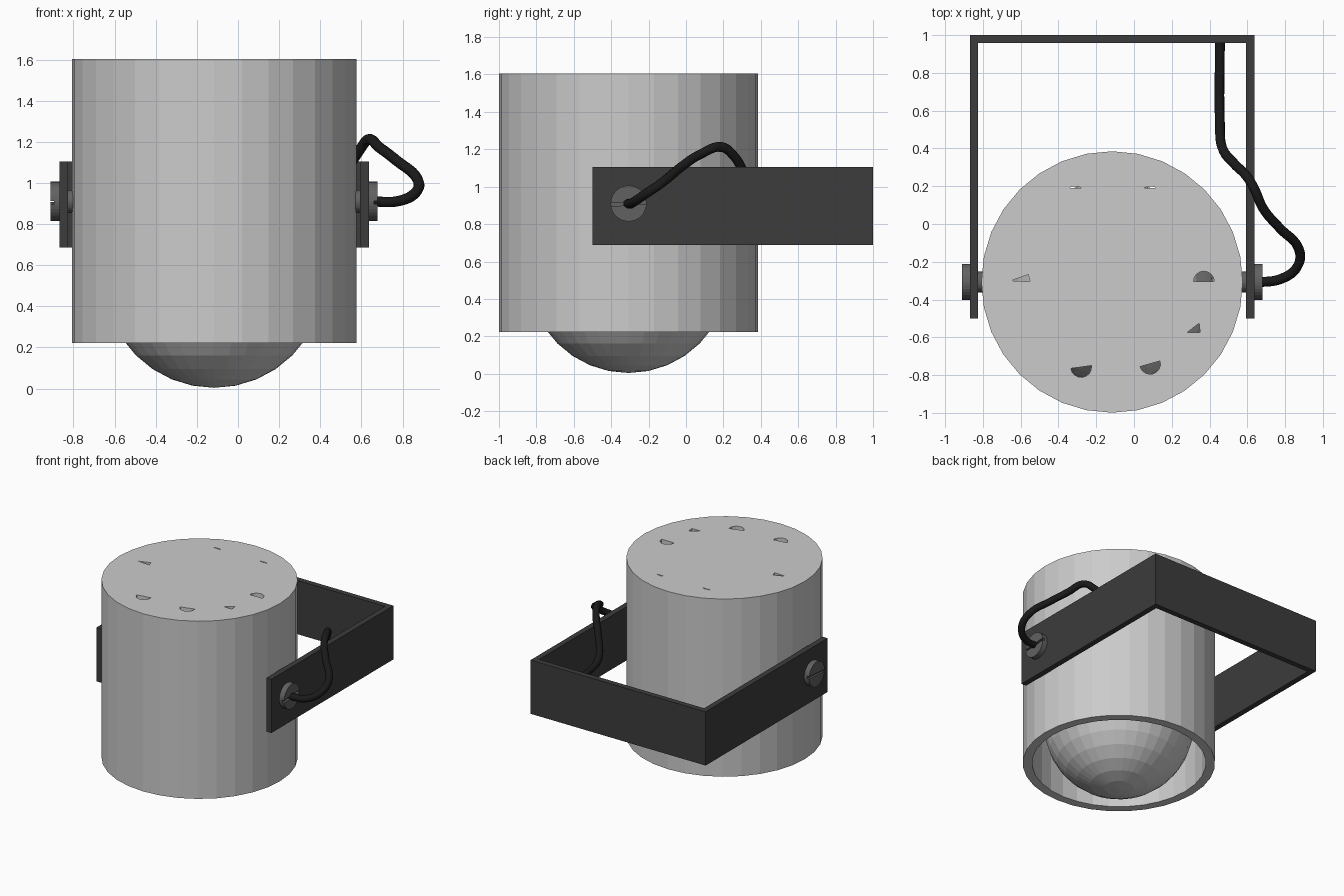
import bpy, bmesh
from math import pi, sin, cos, radians
from mathutils import Matrix, Vector

if "Cube" in bpy.data.objects:
    bpy.data.objects.remove(bpy.data.objects["Cube"])

CX, CY, PZ = -0.116, -0.307, 0.91   # lamp axis and pivot height


def material(name, v):
    m = bpy.data.materials.new(name)
    m.diffuse_color = (v, v, v, 1)
    m.use_nodes = True
    m.node_tree.nodes["Principled BSDF"].inputs["Base Color"].default_value = m.diffuse_color
    return m


BRACKET = material("dark_bracket", 0.045)
RUBBER = material("black_rubber", 0.01)
SCREW = material("screw_metal", 0.12)


def make(name, bm, mat=None):
    bmesh.ops.recalc_face_normals(bm, faces=bm.faces)
    me = bpy.data.meshes.new(name)
    bm.to_mesh(me)
    bm.free()
    ob = bpy.data.objects.new(name, me)
    bpy.context.collection.objects.link(ob)
    if mat:
        me.materials.append(mat)
    return ob


def prism(bm, pts, z0, z1):
    lo = [bm.verts.new((x, y, z0)) for x, y in pts]
    hi = [bm.verts.new((x, y, z1)) for x, y in pts]
    n = len(pts)
    bm.faces.new(lo[::-1])
    bm.faces.new(hi)
    for i in range(n):
        j = (i + 1) % n
        bm.faces.new((lo[i], lo[j], hi[j], hi[i]))


def cut(ob, cutter):
    cutter.hide_render = True
    cutter.hide_viewport = True
    mod = ob.modifiers.new("cut", 'BOOLEAN')
    mod.operation = 'DIFFERENCE'
    mod.solver = 'EXACT'
    mod.object = cutter


def disc(name, x0, x1, r, mat, n=32):
    bm = bmesh.new()
    M = Matrix.Translation(((x0 + x1) / 2, CY, PZ)) @ Matrix.Rotation(pi / 2, 4, 'Y')
    bmesh.ops.create_cone(bm, cap_ends=True, segments=n, radius1=r, radius2=r,
                          depth=abs(x1 - x0), matrix=M)
    return make(name, bm, mat)


# Housing: cup open at the bottom, 32 flat sides
bm = bmesh.new()
rings = []
for r, z in [(0.625, 1.54), (0.625, 0.222), (0.692, 0.222), (0.692, 1.604)]:
    rings.append([bm.verts.new((CX + r * cos(2 * pi * i / 32), CY + r * sin(2 * pi * i / 32), z))
                  for i in range(32)])
for a, b in zip(rings, rings[1:]):
    for i in range(32):
        j = (i + 1) % 32
        bm.faces.new((a[i], a[j], b[j], b[i]))
bm.faces.new(rings[0])
bm.faces.new(rings[-1])
housing = make("lamp_housing", bm)


# Small part-round vent openings in the top
def half_disc(x, y, r, start, h=1.0):
    pts = []
    for i in range(9):
        a = pi * i / 8
        p = Matrix.Rotation(radians(start), 2) @ Vector((r * cos(a), h * r * sin(a)))
        pts.append((x + p.x, y + p.y))
    return pts


bm = bmesh.new()
for shape in [half_disc(0.37, -0.305, 0.055, 0),
              half_disc(0.085, -0.74, 0.055, 196),
              half_disc(-0.28, -0.757, 0.055, 188),
              half_disc(-0.31, 0.19, 0.03, 0, 0.3),
              half_disc(0.085, 0.19, 0.03, 0, 0.3),
              [(-0.65, -0.300), (-0.55, -0.305), (-0.56, -0.268)],
              [(0.28, -0.575), (0.35, -0.575), (0.345, -0.525)]]:
    prism(bm, shape, 1.5, 1.7)
cut(housing, make("vent_cutter", bm))

# Bulb and its socket
bm = bmesh.new()
bmesh.ops.create_uvsphere(bm, u_segments=32, v_segments=16, radius=0.538,
                          matrix=Matrix.Translation((CX, CY, 0.542)))
make("bulb", bm)
bm = bmesh.new()
bmesh.ops.create_cone(bm, cap_ends=True, segments=32, radius1=0.2, radius2=0.2, depth=0.54,
                      matrix=Matrix.Translation((CX, CY, 1.27)))
make("bulb_socket", bm)

# U-shaped mounting bracket
W, T = 0.753, 0.043
bm = bmesh.new()
prism(bm, [(CX - W, -0.5), (CX - W + T, -0.5), (CX - W + T, 1 - T), (CX + W - T, 1 - T),
           (CX + W - T, -0.5), (CX + W, -0.5), (CX + W, 1), (CX - W, 1)], 0.687, 1.105)
make("mounting_bracket", bm, BRACKET)

# Slotted pivot screws and spacers on both sides
for side, s in (("left", -1), ("right", 1)):
    head = disc(side + "_screw_head", CX + s * W, CX + s * (W + 0.042), 0.096, SCREW)
    disc(side + "_spacer", CX + s * 0.66, CX + s * (W - T + 0.005), 0.055, SCREW)
    bm = bmesh.new()
    M = (Matrix.Translation((CX + s * (W + 0.042), CY, PZ)) @ Matrix.Rotation(radians(4), 4, 'X')
         @ Matrix.Diagonal((0.034, 0.3, 0.018, 1)))
    bmesh.ops.create_cube(bm, size=1, matrix=M)
    cut(head, make(side + "_slot_cutter", bm))

# Power cable looping from the right screw over the bracket to the back plate
path = [(0.65, -0.31, 0.91), (0.78, -0.29, 0.912), (0.865, -0.225, 0.955), (0.872, -0.13, 1.02),
        (0.77, -0.02, 1.11), (0.685, 0.08, 1.175), (0.635, 0.19, 1.212), (0.595, 0.255, 1.165),
        (0.53, 0.32, 1.06), (0.465, 0.41, 0.94), (0.455, 0.53, 0.895), (0.455, 0.97, 0.89)]
cu = bpy.data.curves.new("power_cable", 'CURVE')
cu.dimensions = '3D'
cu.bevel_depth = 0.026
cu.bevel_resolution = 3
cu.resolution_u = 6
cu.use_fill_caps = True
sp = cu.splines.new('BEZIER')
sp.bezier_points.add(len(path) - 1)
for bp, p in zip(sp.bezier_points, path):
    bp.co = p
    bp.handle_left_type = bp.handle_right_type = 'AUTO'
cu.materials.append(RUBBER)
bpy.context.collection.objects.link(bpy.data.objects.new("power_cable", cu))
